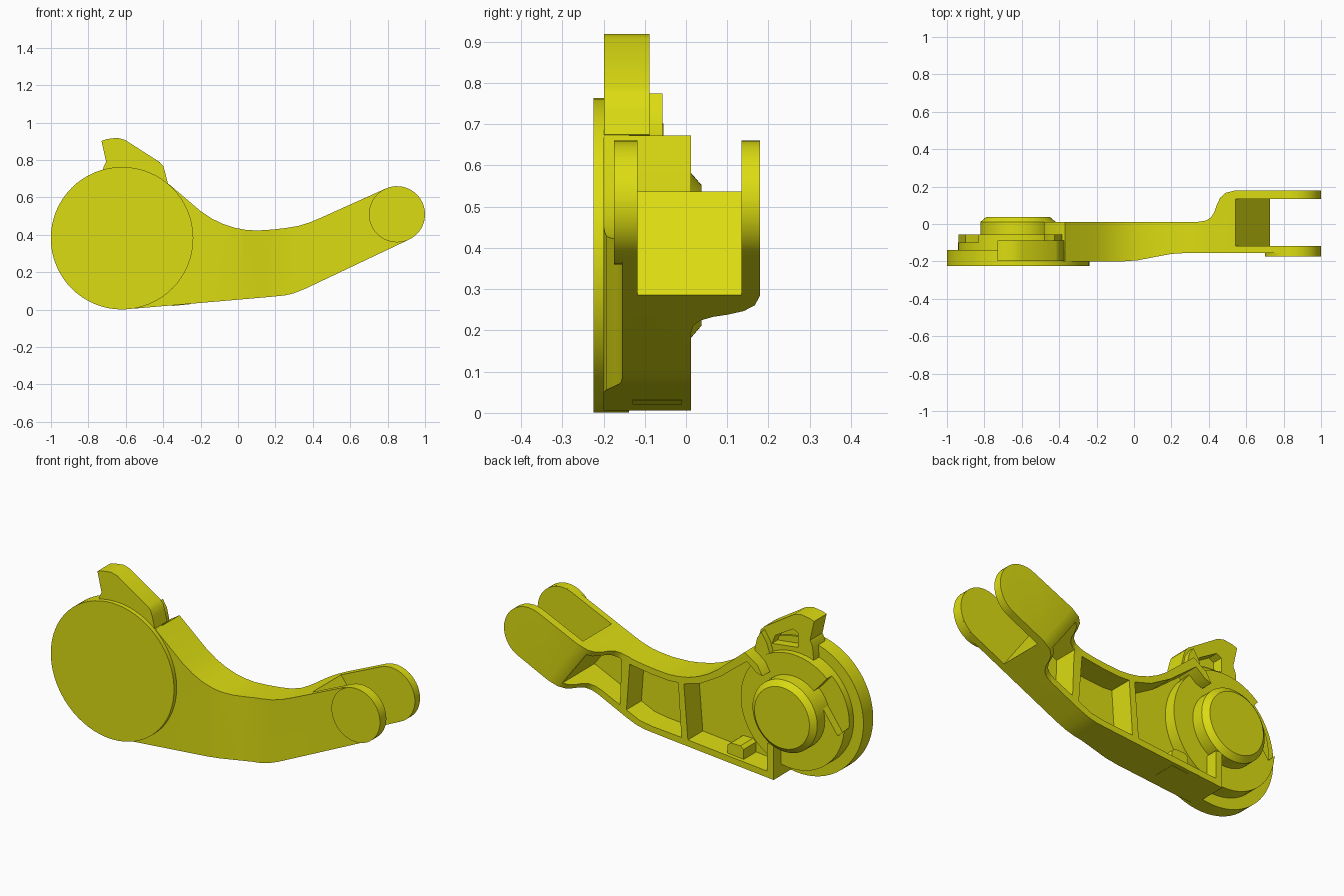
import bpy, bmesh, math

if "Cube" in bpy.data.objects:
    bpy.data.objects.remove(bpy.data.objects["Cube"])

yellow = bpy.data.materials.new("lemon yellow")
yellow.use_nodes = True
colour = (0.72, 0.72, 0.006, 1)
yellow.diffuse_color = colour
yellow.node_tree.nodes["Principled BSDF"].inputs["Base Color"].default_value = colour


def loft(name, loops):
    """Join matching closed loops into a capped solid."""
    bm = bmesh.new()
    rings = [[bm.verts.new(p) for p in loop] for loop in loops]
    n = len(rings[0])
    for a, b in zip(rings, rings[1:]):
        for i in range(n):
            j = (i + 1) % n
            bm.faces.new((a[i], a[j], b[j], b[i]))
    bm.faces.new(rings[0])
    bm.faces.new(rings[-1])
    bmesh.ops.recalc_face_normals(bm, faces=bm.faces)
    mesh = bpy.data.meshes.new(name)
    bm.to_mesh(mesh)
    bm.free()
    mesh.materials.append(yellow)
    obj = bpy.data.objects.new(name, mesh)
    bpy.context.collection.objects.link(obj)
    return obj


def plate(name, outline, y0, y1):
    """Side outline in x, z given thickness along y."""
    return loft(name, [[(x, y, z) for x, z in outline] for y in (y0, y1)])


def plan_block(name, outline, lean=0):
    """Plan outline in x, y run through the full height, leaning along x."""
    return loft(name, [[(x - lean * (z - 0.5), y, z) for x, y in outline]
                       for z in (-0.3, 1.3)])


def arc(cx, cz, r, start, end, steps):
    angles = [math.radians(start + (end - start) * i / steps) for i in range(steps + 1)]
    return [(cx + r * math.cos(a), cz + r * math.sin(a)) for a in angles]


def turned(name, cx, cz, steps):
    """Round part along y from (radius, y) steps."""
    return loft(name, [[(x, y, z) for x, z in arc(cx, cz, r, 0, 360, 64)[:-1]]
                       for r, y in steps])


def cut(obj, cutter):
    cutter.hide_render = True
    mod = obj.modifiers.new("cut", "BOOLEAN")
    mod.operation = "DIFFERENCE"
    mod.solver = "EXACT"
    mod.object = cutter
    bpy.context.view_layer.objects.active = obj
    bpy.ops.object.modifier_apply(modifier=mod.name)
    bpy.data.objects.remove(cutter)


HUB = (-0.62, 0.382)
TIP = (0.85, 0.51)

# Curved arm silhouette
arm_outline = [(-0.55, 0.006), (0.1, 0.062), (0.2, 0.071), (0.25, 0.076), (0.3, 0.088),
               (0.36, 0.112)]
arm_outline += arc(*TIP, 0.15, -65, 115, 24)
arm_outline += [(0.44, 0.49), (0.38, 0.465), (0.32, 0.447), (0.26, 0.437), (0.18, 0.428),
                (0.1, 0.423), (0.04, 0.427), (-0.02, 0.438), (-0.08, 0.458), (-0.14, 0.487),
                (-0.2, 0.527), (-0.37, 0.672), (-0.45, 0.62), (-0.55, 0.45)]
arm = plate("lever_arm", arm_outline, -0.2, 0.18)

# Tapered front and swept back of the arm
cut(arm, plan_block("front_taper", [(-0.06, -0.2), (0.02, -0.194), (0.14, -0.171), (0.2, -0.16),
                                    (0.28, -0.155), (2, -0.155), (2, -0.4), (-0.06, -0.4)]))
cut(arm, plan_block("back_sweep", [(-2, 0.012), (0.31, 0.012), (0.36, 0.018), (0.395, 0.035),
                                   (0.42, 0.065), (0.435, 0.1), (0.46, 0.14), (0.5, 0.167),
                                   (0.57, 0.18), (0.57, 0.4), (-2, 0.4)], 0.73))

# Fork slot
cut(arm, plan_block("fork_slot", [(0.57, -0.118), (2, -0.118), (2, 0.135), (0.57, 0.135)], 0.73))

# Hollows between the ribs
hollows = [
    [(-0.51, 0.045), (-0.02, 0.088), (0.005, 0.395), (-0.1, 0.426), (-0.22, 0.495),
     (-0.385, 0.625), (-0.44, 0.58), (-0.7, 0.5), (-0.7, 0.22), (-0.51, 0.2)],
    [(0.02, 0.092), (0.2, 0.105), (0.28, 0.118), (0.36, 0.155), (0.34, 0.415),
     (0.2, 0.395), (0.1, 0.388), (0.04, 0.392)],
    [(0.4, 0.172), (0.65, 0.285), (0.505, 0.48), (0.39, 0.432)],
]
for hollow in hollows:
    cut(arm, plate("hollow", hollow, -0.12, 0.4))

# Stop block inside the lower wall
plate("stop_block", [(-0.35, 0.02), (-0.25, 0.03), (-0.25, 0.115), (-0.27, 0.13),
                     (-0.33, 0.13), (-0.35, 0.115)], -0.13, -0.01)

# Round head: cover disc, stepped ring and chamfered hub
turned("cover_disc", *HUB, [(0.381, -0.224), (0.381, -0.138)])
ring = turned("stepped_ring", *HUB, [(0.32, -0.15), (0.32, -0.055)])
cut(ring, plate("ring_notch", [(-0.78, 0.56), (-0.75, 0.53), (-0.9, 0.32), (-0.98, 0.4),
                               (-0.9, 0.7)], -0.1, 0))
turned("hub", *HUB, [(0.2, -0.11), (0.2, 0.012), (0.17, 0.038)])

# Catch tab on top of the head
tab = plate("catch_tab", [(-0.73, 0.902), (-0.7, 0.912), (-0.645, 0.919), (-0.605, 0.908),
                          (-0.42, 0.79), (-0.4, 0.768), (-0.39, 0.735), (-0.375, 0.675),
                          (-0.45, 0.6), (-0.73, 0.65), (-0.72, 0.76), (-0.705, 0.79)],
            -0.199, -0.089)
cut(tab, plate("tab_recess", [(-0.63, 0.73), (-0.47, 0.71), (-0.49, 0.76), (-0.6, 0.825),
                              (-0.63, 0.81)], -0.15, 0))
plate("tab_gusset", [(-0.46, 0.72), (-0.425, 0.775), (-0.4, 0.735), (-0.385, 0.67),
                     (-0.4, 0.6), (-0.5, 0.6)], -0.1, -0.057)

# Round pad on the front fork prong
turned("fork_pad", *TIP, [(0.15, -0.174), (0.15, -0.125)])

for obj in bpy.context.collection.objects:
    if obj.type == "MESH":
        bpy.ops.object.select_all(action="DESELECT")
        obj.select_set(True)
        bpy.context.view_layer.objects.active = obj
        bpy.ops.object.shade_smooth_by_angle(angle=math.radians(30))
